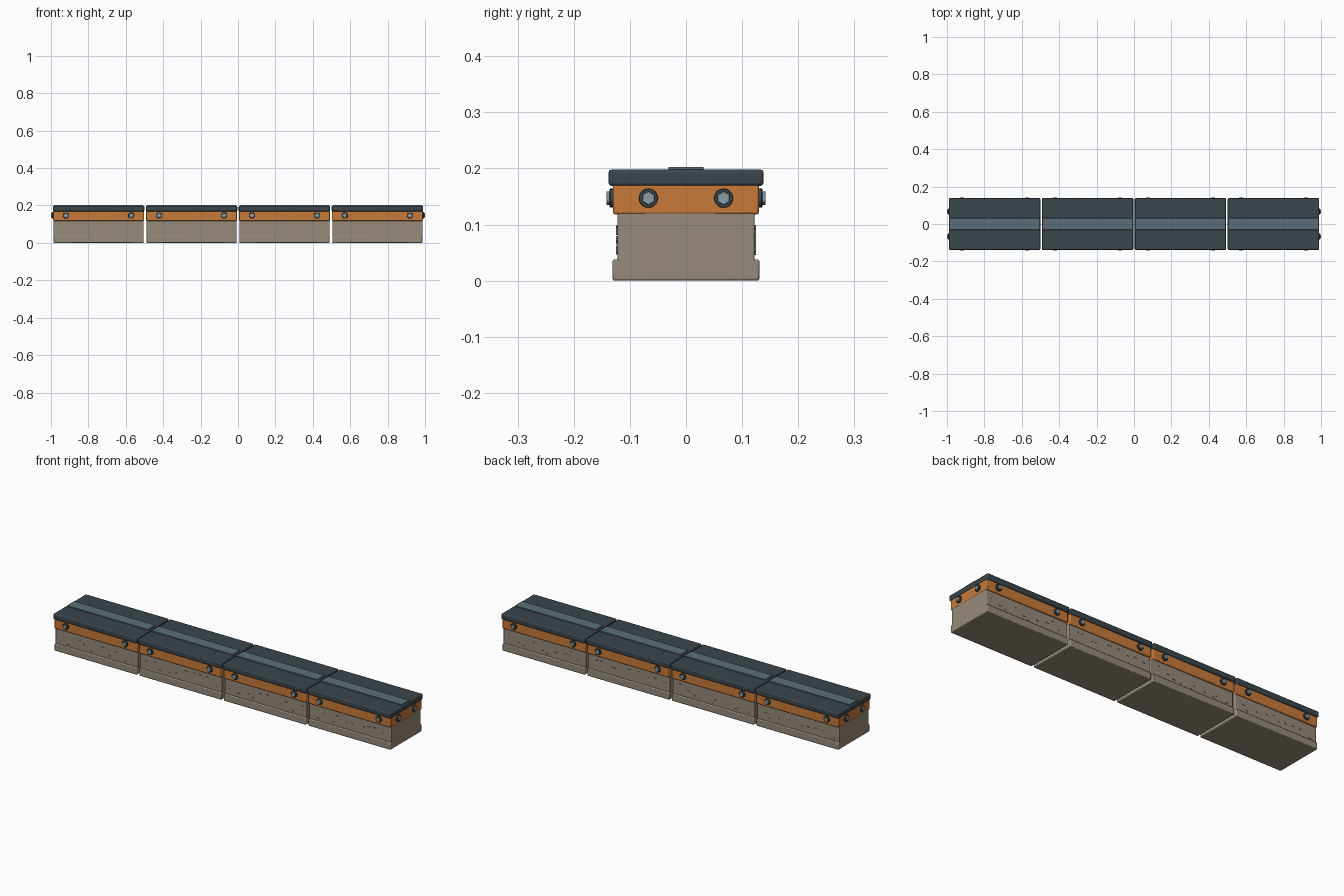
import bpy
import random
from math import pi
from mathutils import Vector

random.seed(4)
cube = bpy.data.objects.get("Cube")
if cube:
    bpy.data.objects.remove(cube, do_unlink=True)


def material(name, rgb):
    linear = [((c / 255 + 0.055) / 1.055) ** 2.4 for c in rgb] + [1]
    mat = bpy.data.materials.new(name)
    mat.use_nodes = True
    mat.diffuse_color = linear
    mat.node_tree.nodes["Principled BSDF"].inputs["Base Color"].default_value = linear
    return mat


stone = material("stone", (150, 138, 123))
orange = material("orange", (200, 122, 56))
slate = material("dark slate", (58, 70, 76))
steel_blue = material("blue grey", (92, 110, 120))
steel = material("light steel", (138, 157, 165))


def box(name, centre, half_x, half_y, low, high, mat, bevel=0.0):
    bpy.ops.mesh.primitive_cube_add(size=2, location=(centre[0], centre[1], (low + high) / 2))
    ob = bpy.context.object
    ob.name = name
    ob.scale = (half_x, half_y, (high - low) / 2)
    bpy.ops.object.transform_apply(location=False, rotation=False)
    ob.data.materials.append(mat)
    if bevel:
        mod = ob.modifiers.new("rounded edges", "BEVEL")
        mod.width = bevel
        mod.segments = 2
        bpy.ops.object.shade_smooth_by_angle()
    return ob


def disc(name, point, axis, sides, radius, depth, mat):
    # The disc starts at the point and grows outward along the axis
    bpy.ops.mesh.primitive_cylinder_add(vertices=sides, radius=radius, depth=depth,
                                        location=point + axis * depth / 2)
    ob = bpy.context.object
    ob.name = name
    ob.rotation_euler = (pi / 2, 0, 0) if axis.y else (pi / 2, 0, pi / 2)
    ob.data.materials.append(mat)
    mod = ob.modifiers.new("chamfer", "BEVEL")
    mod.width = 0.001
    mod.segments = 1
    bpy.ops.object.shade_smooth_by_angle()


def bolt(point, axis):
    disc("bolt_washer", point - axis * 0.002, axis, 20, 0.017, 0.008, slate)
    disc("bolt_head", point + axis * 0.004, axis, 6, 0.0125, 0.008, steel)


PITCH = 0.497
BAND_X, BAND_Y = 0.2425, 0.13
BOLT_Z = 0.147

for index in range(4):
    x = (index - 1.5) * PITCH
    # Stone block on a wider footing
    box("stone_footing", (x, 0), 0.2415, 0.131, 0, 0.038, stone, 0.004)
    box("stone_block", (x, 0), 0.2415, 0.122, 0.02, 0.125, stone, 0.003)
    # Painted band, cap and raised walking strip
    box("orange_band", (x, 0), BAND_X, BAND_Y, 0.118, 0.172, orange, 0.004)
    box("cap", (x, 0), 0.2445, 0.138, 0.169, 0.198, slate, 0.005)
    box("cap_strip", (x, 0), 0.238, 0.031, 0.196, 0.203, steel_blue, 0.001)
    for side in (-1, 1):
        # Long side bolts
        for offset in (-0.174, 0.174):
            bolt(Vector((x + offset, side * BAND_Y, BOLT_Z)), Vector((0, side, 0)))
        # Small chips standing out of the stone
        for n in range(10):
            chip_x = x + (n - 4.5) * 0.045 + random.uniform(-0.015, 0.015)
            z = random.uniform(0.045, 0.098)
            box("stone_chip", (chip_x, side * 0.122), random.uniform(0.004, 0.008), 0.0025,
                z - 0.002, z + 0.002, stone)

# Bolts on the two outer ends
end_x = 1.5 * PITCH + BAND_X
for end in (-1, 1):
    for y in (-0.067, 0.067):
        bolt(Vector((end * end_x, y, BOLT_Z)), Vector((end, 0, 0)))
